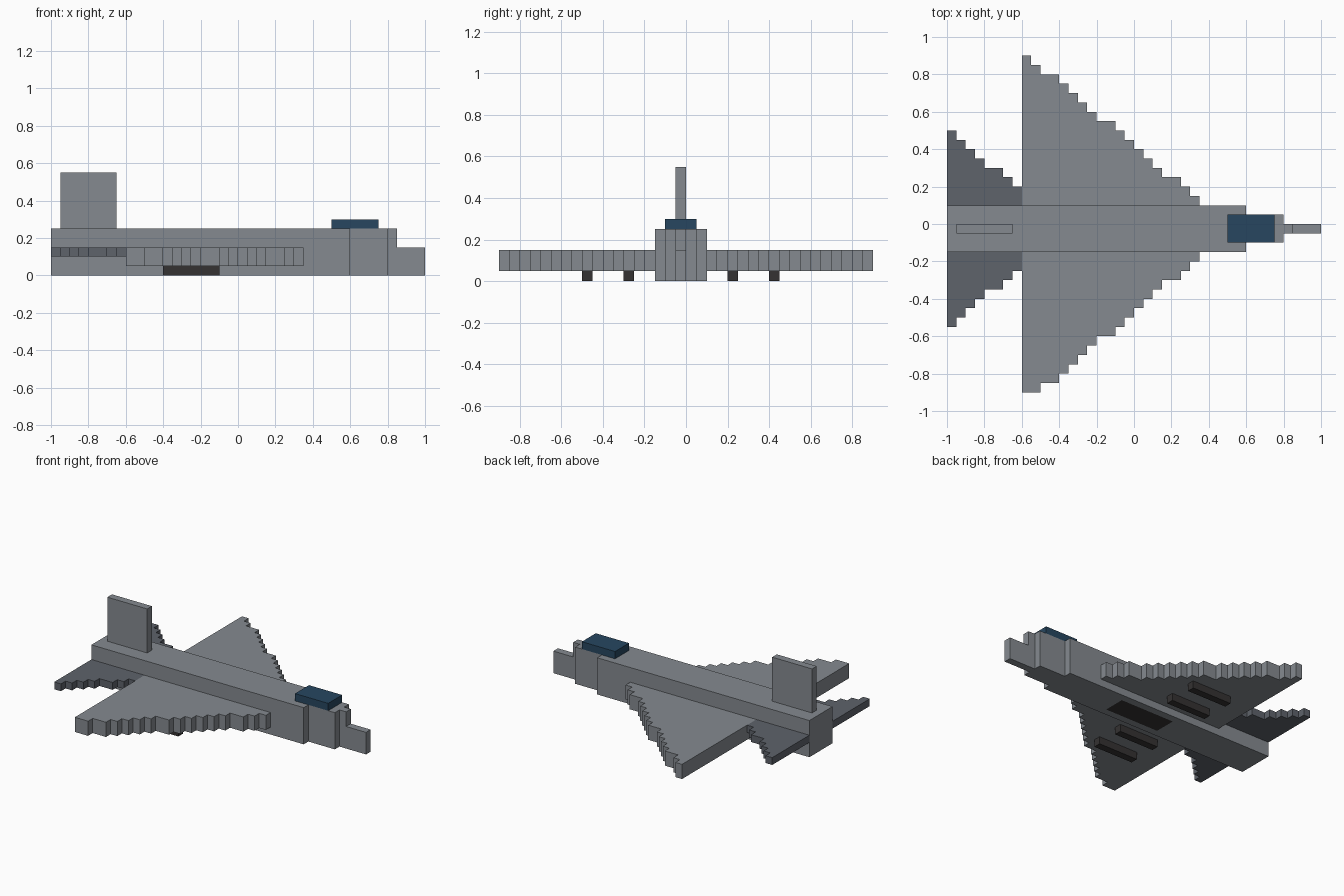
import bpy
import bmesh
from mathutils import Vector

cube = bpy.data.objects.get("Cube")
if cube:
    bpy.data.objects.remove(cube, do_unlink=True)


def material(name, rgb):
    m = bpy.data.materials.new(name)
    m.use_nodes = True
    m.diffuse_color = (*rgb, 1)
    m.node_tree.nodes["Principled BSDF"].inputs["Base Color"].default_value = (*rgb, 1)
    return m


HULL = material("hull grey", (0.235, 0.255, 0.280))
TAIL = material("tail dark grey", (0.112, 0.125, 0.147))
GLASS = material("canopy blue", (0.020, 0.062, 0.117))
DARK = material("charcoal", (0.035, 0.032, 0.032))

MID = -0.025   # y of the aircraft's centre line
STEP = 0.05    # width of one stair step


def finish(name, bm, *mats):
    bmesh.ops.recalc_face_normals(bm, faces=bm.faces)
    mesh = bpy.data.meshes.new(name)
    bm.to_mesh(mesh)
    bm.free()
    for m in mats:
        mesh.materials.append(m)
    obj = bpy.data.objects.new(name, mesh)
    bpy.context.collection.objects.link(obj)
    return obj


def box_mesh(x, y, z):
    bm = bmesh.new()
    bmesh.ops.create_cube(bm, size=1)
    for v in bm.verts:
        v.co = [r[0] if c < 0 else r[1] for c, r in zip(v.co, (x, y, z))]
    return bm


def box(name, x, y, z, mat):
    return finish(name, box_mesh(x, y, z), mat)


def stepped_panel(name, back, edges, side, z, mat):
    """Flat wing with a stair-stepped leading edge, listed from root to tip."""
    def y(i):
        return MID + side * (0.125 + STEP * i)
    outline = [(back, y(0))]
    for i, x in enumerate(edges):
        outline += [(x, y(i)), (x, y(i + 1))]
    outline.append((back, y(len(edges))))
    points = [p for i, p in enumerate(outline) if p != outline[i - 1]]
    bm = bmesh.new()
    face = bm.faces.new([bm.verts.new((px, py, z[0])) for px, py in points])
    ext = bmesh.ops.extrude_face_region(bm, geom=[face], use_keep_orig=True)
    top = [g for g in ext["geom"] if isinstance(g, bmesh.types.BMVert)]
    bmesh.ops.translate(bm, verts=top, vec=(0, 0, z[1] - z[0]))
    finish(name, bm, mat)


# Fuselage, with the belly panel cut into its underside
bay_x, bay_y = (-0.27, 0.14), (-0.10, 0.05)
bm = box_mesh((-1, 0.6), (-0.15, 0.10), (0, 0.25))
for axis, cuts in ((0, bay_x), (1, bay_y)):
    for c in cuts:
        normal = Vector((0, 0, 0))
        normal[axis] = 1
        bmesh.ops.bisect_plane(bm, geom=bm.verts[:] + bm.edges[:] + bm.faces[:],
                               plane_co=normal * c, plane_no=normal)
for f in bm.faces:
    c = f.calc_center_median()
    if c.z < 0.001 and bay_x[0] < c.x < bay_x[1] and bay_y[0] < c.y < bay_y[1]:
        f.material_index = 1
finish("fuselage", bm, HULL, DARK)

# Nose, narrowing in steps
box("cockpit_section", (0.6, 0.8), (-0.10, 0.05), (0, 0.25), HULL)
box("nose_bulkhead", (0.8, 0.85), (-0.05, 0), (0, 0.25), HULL)
box("nose_tip", (0.85, 1.0), (-0.05, 0), (0, 0.15), HULL)

# Canopy and upright fin
box("canopy", (0.5, 0.75), (-0.10, 0.05), (0.25, 0.30), GLASS)
box("tail_fin", (-0.95, -0.65), (-0.05, 0), (0.25, 0.55), HULL)

# Wings and tailplanes; the back wing is one step longer
wing = [0.35, 0.30, 0.25, 0.15, 0.10, 0.05, 0, -0.05, -0.10, -0.20,
        -0.25, -0.30, -0.35, -0.40, -0.50, -0.55]
tail = [-0.60, -0.60, -0.65, -0.70, -0.80, -0.85, -0.90, -0.95]
for label, side, rows in (("back", 1, 16), ("front", -1, 15)):
    stepped_panel(label + "_wing", -0.6, wing[:rows], side, (0.05, 0.15), HULL)
    stepped_panel(label + "_tailplane", -1, tail, side, (0.10, 0.15), TAIL)

# Stores slung under the wings
for i, y in enumerate((-0.50, -0.30, 0.20, 0.40)):
    box(f"underwing_store_{i + 1}", (-0.4, -0.1), (y, y + STEP), (0, 0.05), DARK)
